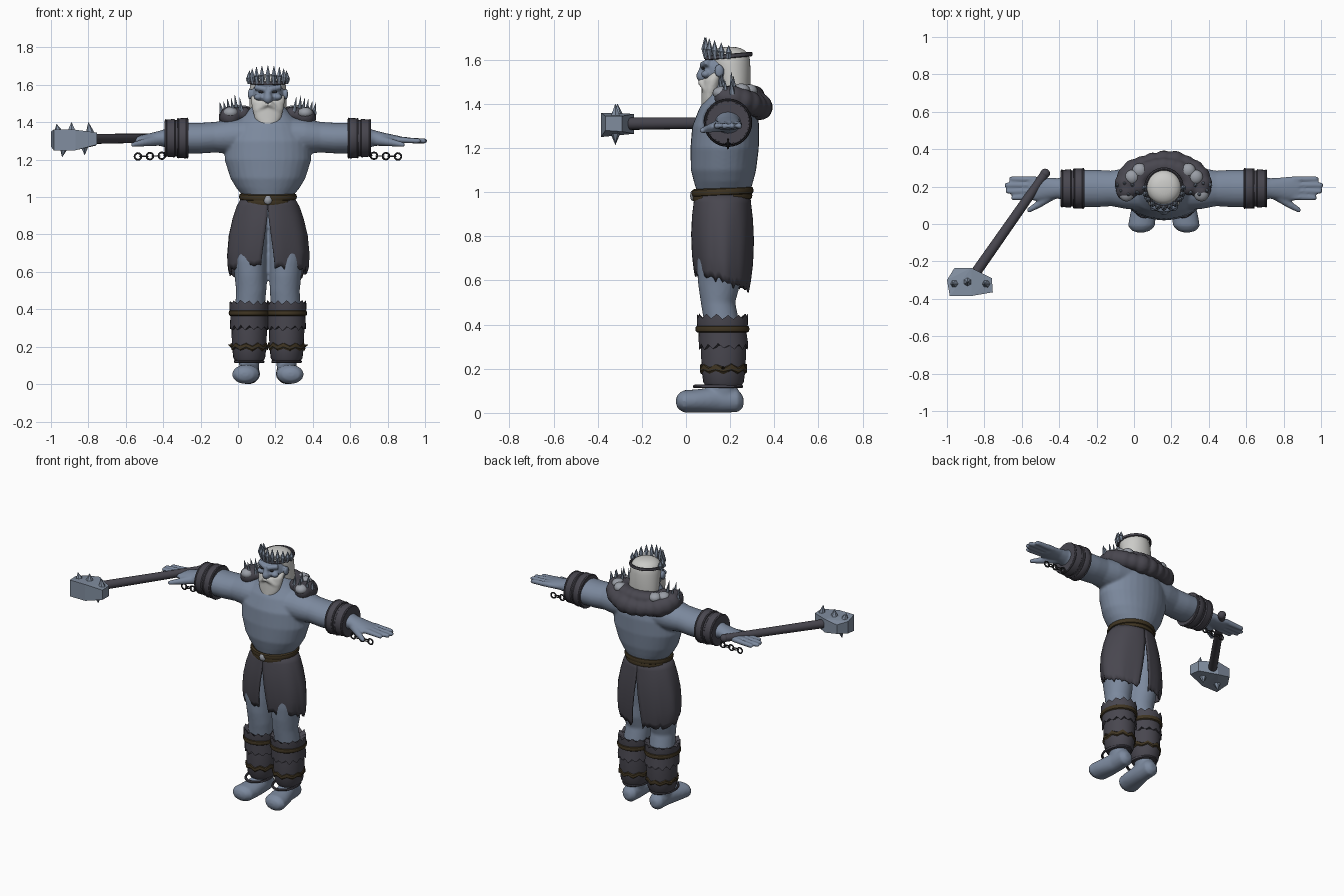
import bpy, bmesh, random
from math import sin, cos, pi, radians
from mathutils import Vector, Matrix

random.seed(4)
if "Cube" in bpy.data.objects:
    bpy.data.objects.remove(bpy.data.objects["Cube"])
CX = 0.16  # the figure's own middle line


def material(name, rgb):
    m = bpy.data.materials.new(name)
    m.use_nodes = True
    m.diffuse_color = (*rgb, 1)
    m.node_tree.nodes["Principled BSDF"].inputs["Base Color"].default_value = (*rgb, 1)
    return m


SKIN = material("blue grey skin", (0.2, 0.25, 0.34))
STEEL = material("pale steel", (0.22, 0.27, 0.35))
DARK = material("dark hide", (0.065, 0.062, 0.078))
LEATHER = material("brown leather", (0.05, 0.035, 0.016))
WHITE = material("white hair", (0.6, 0.6, 0.58))
IRON = material("black iron", (0.03, 0.03, 0.035))
PALE = material("grey fur", (0.32, 0.34, 0.38))


def loft(bm, rings, axis="Z", n=24):
    """Capped skin through elliptical rings: along, centre u v, radius u v, jag."""
    loops = []
    for h, u, v, a, b, *jag in rings:
        loop = []
        for i in range(n):
            t = 2 * pi * i / n
            k = h + (jag[0] * (1 if i % 2 else -1) * random.uniform(0.4, 1) if jag else 0)
            p, q = u + a * cos(t), v + b * sin(t)
            loop.append(bm.verts.new({"Z": (p, q, k), "X": (k, p, q), "Y": (p, k, q)}[axis]))
        loops.append(loop)
    for lo, hi in zip(loops, loops[1:]):
        for i in range(n):
            j = (i + 1) % n
            bm.faces.new((lo[i], lo[j], hi[j], hi[i]))
    bm.faces.new(loops[0])
    bm.faces.new(loops[-1])


def ball(bm, loc, size, seg=16):
    m = Matrix.Translation(loc) @ Matrix.Diagonal((*size, 1))
    bmesh.ops.create_uvsphere(bm, u_segments=seg, v_segments=seg // 2, radius=1, matrix=m)


def cone(bm, p0, p1, r0, r1=0.001, n=12):
    p0, p1 = Vector(p0), Vector(p1)
    d = p1 - p0
    m = Matrix.Translation((p0 + p1) / 2) @ d.to_track_quat("Z", "Y").to_matrix().to_4x4()
    bmesh.ops.create_cone(bm, cap_ends=True, segments=n, radius1=r0, radius2=r1,
                          depth=d.length, matrix=m)


def torus(bm, matrix, R, r, n=24, k=8):
    loops = [[bm.verts.new(matrix @ Vector(((R + r * cos(2 * pi * j / k)) * cos(2 * pi * i / n),
              (R + r * cos(2 * pi * j / k)) * sin(2 * pi * i / n), r * sin(2 * pi * j / k))))
              for j in range(k)] for i in range(n)]
    for i in range(n):
        a, b = loops[i], loops[(i + 1) % n]
        for j in range(k):
            bm.faces.new((a[j], b[j], b[(j + 1) % k], a[(j + 1) % k]))


def finish(bm, name, mat, voxel=0, subsurf=0, solid=0, flat=False, smooth=3):
    bmesh.ops.recalc_face_normals(bm, faces=bm.faces)
    me = bpy.data.meshes.new(name)
    bm.to_mesh(me)
    bm.free()
    me.materials.append(mat)
    ob = bpy.data.objects.new(name, me)
    bpy.context.collection.objects.link(ob)
    if not flat:
        me.shade_smooth()
        if not subsurf:
            me.set_sharp_from_angle(angle=radians(40))
    if voxel:
        m = ob.modifiers.new("Fuse", "REMESH")
        m.mode, m.voxel_size, m.use_smooth_shade = "VOXEL", voxel, True
        m = ob.modifiers.new("Soften", "SMOOTH")
        m.factor, m.iterations = 0.5, smooth
    if subsurf:
        m = ob.modifiers.new("Round", "SUBSURF")
        m.levels = m.render_levels = subsurf
    if solid:
        m = ob.modifiers.new("Thickness", "SOLIDIFY")
        m.thickness = solid
    return ob


# Torso, arms and hands fused into one skin
bm = bmesh.new()
loft(bm, [(h, CX, y, a, b) for h, y, a, b in (
    (.95, .17, .12, .1), (1, .17, .13, .12), (1.05, .17, .17, .135), (1.1, .17, .2, .148),
    (1.2, .175, .232, .155), (1.3, .18, .228, .152), (1.38, .19, .19, .13),
    (1.44, .2, .13, .1), (1.5, .19, .07, .07))], n=32)
for s in (-1, 1):
    loft(bm, [(CX + s * d, .19, z, a, b) for d, z, a, b in (
        (.05, 1.33, .12, .1), (.2, 1.325, .11, .095), (.28, 1.32, .095, .082),
        (.36, 1.315, .1, .082), (.43, 1.315, .1, .082), (.5, 1.315, .085, .07),
        (.56, 1.315, .055, .045), (.62, 1.312, .058, .032), (.69, 1.305, .066, .024),
        (.72, 1.305, .06, .018))], "X")
    for i, tip in enumerate((.805, .835, .84, .815)):
        y = .14 + i * .034
        base, end = (CX + s * .69, .145 + i * .031, 1.306), (CX + s * tip, y, 1.3)
        cone(bm, base, end, .018, .014)
        ball(bm, end, (.014,) * 3)
    joint, tip = (CX + s * .67, .105, 1.29), (CX + s * .72, .075, 1.28)
    cone(bm, (CX + s * .58, .17, 1.305), joint, .032, .02)
    cone(bm, joint, tip, .02, .014)
    ball(bm, tip, (.014,) * 3)
finish(bm, "torso_and_arms", SKIN, voxel=.008, smooth=4)

# Legs and bare feet
bm = bmesh.new()
for s in (-1, 1):
    loft(bm, [(h, CX + s * d, y, a, b) for h, d, y, a, b in (
        (.96, .07, .17, .07, .1), (.8, .1, .16, .092, .11), (.66, .098, .15, .092, .1),
        (.58, .093, .15, .086, .095), (.5, .09, .145, .08, .078), (.42, .095, .16, .08, .08),
        (.25, .1, .17, .08, .085), (.12, .1, .165, .055, .065), (.05, .1, .17, .05, .06))])
    loft(bm, [(y, CX + s * d, z, a, b) for y, d, z, a, b in (
        (.26, .1, .05, .025, .025), (.235, .1, .055, .05, .052), (.15, .1, .06, .056, .06),
        (.05, .112, .054, .07, .053), (-.01, .12, .052, .072, .051),
        (-.035, .123, .052, .05, .035), (-.045, .123, .052, .02, .015))], "Y")
finish(bm, "legs_and_feet", SKIN, voxel=.009)

# Hide skirt: two ragged panels open at front and back
bm = bmesh.new()
profile = ((0, .14, .125), (.12, .168, .13), (.28, .19, .138), (.5, .211, .142),
           (.75, .22, .138), (.92, .215, .13), (1, .205, .124))
for s in (-1, 1):
    rows, n = [], 32
    edge = [random.uniform(-.02, .012) for i in range(n + 1)]
    for t, a, b in profile:
        gap = radians(13) * max(0, t - .2)
        row = []
        for i in range(n + 1):
            th = -pi / 2 + gap + (pi - 2 * gap) * i / n
            length = .375 + .035 * (1 + sin(th)) + edge[i] * t
            fold = 1 + .02 * t * sin(th * 9 + s)
            row.append(bm.verts.new((CX + s * a * fold * cos(th),
                                     .165 + b * fold * sin(th), 1 - length * t)))
        rows.append(row)
    for r, q in zip(rows, rows[1:]):
        for i in range(n):
            bm.faces.new((r[i], r[i + 1], q[i + 1], q[i]))
finish(bm, "hide_skirt", DARK, solid=.008)

# Belt and buckle
bm = bmesh.new()
for z, grow in ((.978, 0), (1.002, .006)):
    tilt = Matrix.Translation((CX, .165, z)) @ Matrix.Rotation(radians(3), 4, "X")
    torus(bm, tilt @ Matrix.Diagonal((1.09 + grow, 1, 1.3, 1)), .122 + grow, .014, 32)
finish(bm, "belt", LEATHER)
bm = bmesh.new()
ball(bm, (CX, .032, .985), (.024, .014, .026), 8)
finish(bm, "belt_buckle", PALE)

# Fur boots with ragged cuffs and straps
boots, straps = bmesh.new(), bmesh.new()
for s in (-1, 1):
    x = CX + s * .1
    loft(boots, [(h, x, .17, a, b) for h, a, b in (
        (.115, .07, .075), (.14, .085, .092), (.2, .092, .1), (.3, .095, .102), (.37, .09, .1))])
    loft(boots, [(.37, x, .165, .1, .108), (.3, x, .17, .104, .112, .016),
                 (.3, x, .17, .09, .098)], n=28)
    loft(boots, [(.37, x, .165, .1, .11), (.405, x, .165, .106, .116),
                 (.437, x, .165, .106, .116, .014), (.42, x, .16, .08, .09)], n=28)
    ankle = Matrix.Translation((x, .145, .12)) @ Matrix.Diagonal((.075, .105, .09, 1))
    torus(boots, ankle, 1, .09)
    torus(straps, Matrix.Translation((x, .165, .38)) @ Matrix.Diagonal((.1, .112, .16, 1)), 1, .1)
    loft(straps, [(.185, x, .17, .093, .101, .01), (.192, x, .17, .1, .108, .01),
                  (.21, x, .17, .099, .107, .012), (.215, x, .17, .09, .098, .01)], n=18)
    for a in (0.3, 2.8):
        cone(straps, (x + .09 * cos(a), .17, .2), (x + .12 * cos(a), .165, .21), .012, n=6)
finish(boots, "fur_boots", DARK)
finish(straps, "boot_straps", LEATHER)

# Wrist cuffs with hanging chains
cuffs, rims, chains = bmesh.new(), bmesh.new(), bmesh.new()
for s in (-1, 1):
    loft(cuffs, [(CX + s * d, .19, 1.315, r, r) for d, r in (
        (.425, .085), (.425, .103), (.44, .108), (.475, .106), (.485, .097), (.495, .097),
        (.5, .103), (.54, .099), (.552, .095), (.552, .075))], "X", 32)
    for d, r in ((.432, .104), (.48, .102), (.546, .096)):
        turn = Matrix.Translation((CX + s * d, .19, 1.315)) @ Matrix.Rotation(pi / 2, 4, "Y")
        torus(rims, turn, r, .006, 32, 6)
    for i in range(6):
        place = Matrix.Translation((CX + s * (.535 + i * .032), .19, 1.222 - .001 * i))
        if i % 2:
            torus(chains, place @ Matrix.Rotation(pi / 2, 4, "X"), .018, .005, 12, 6)
        else:
            torus(chains, place @ Matrix.Diagonal((1.4, .8, 1, 1)), .014, .004, 12, 6)
finish(cuffs, "wrist_cuffs", DARK)
finish(rims, "cuff_rims", DARK)
finish(chains, "broken_chains", IRON)

# Head: skull, brow, nose, ears
bm = bmesh.new()
ball(bm, (CX, .16, 1.545), (.086, .086, .095), 24)
ball(bm, (CX, .076, 1.527), (.026, .03, .03))
cone(bm, (CX, .085, 1.585), (CX, .068, 1.53), .014, .02)
for s in (-1, 1):
    cone(bm, (CX + s * .008, .074, 1.575), (CX + s * .068, .1, 1.588), .016, .016)
    ball(bm, (CX + s * .052, .09, 1.535), (.024, .022, .018))
    ball(bm, (CX + s * .096, .15, 1.55), (.012, .022, .03))
finish(bm, "head", SKIN, voxel=.006)
bm = bmesh.new()
for s in (-1, 1):
    ball(bm, (CX + s * .036, .078, 1.562), (.014, .008, .007), 12)
finish(bm, "eyes", IRON)

# Beard with moustache, and long hair
bm = bmesh.new()
loft(bm, [(h, CX, y, a, b) for h, y, a, b in (
    (1.37, .09, .028, .018), (1.385, .095, .048, .026), (1.42, .105, .07, .035),
    (1.47, .115, .084, .044), (1.51, .125, .09, .048), (1.545, .145, .091, .036))])
for s in (-1, 1):
    cone(bm, (CX + s * .005, .07, 1.502), (CX + s * .06, .09, 1.46), .019, .008)
finish(bm, "beard", WHITE, voxel=.007)
bm = bmesh.new()
loft(bm, [(h, CX, y, a, b) for h, y, a, b in (
    (1.42, .225, .09, .06), (1.45, .22, .102, .072), (1.53, .212, .1, .082),
    (1.585, .2, .099, .092), (1.62, .195, .094, .094), (1.645, .195, .075, .075),
    (1.66, .195, .035, .035))])
finish(bm, "hair", WHITE, subsurf=1)

# Crown: tilted band with leaf spikes across the front
bm = bmesh.new()
tilt = Matrix.Translation((CX, .193, 1.617)) @ Matrix.Rotation(radians(5), 4, "X")
torus(bm, tilt @ Matrix.Diagonal((.098, .102, .13, 1)), 1, .08, 32)
finish(bm, "crown_band", DARK)
bm = bmesh.new()
for i in range(11):
    a = radians(-180 + 18 * i)
    tall = .055 + .035 * -sin(a)
    base = Vector((CX + .098 * cos(a), .193 + .102 * sin(a), 1.605))
    mid = base + Vector((.006 * cos(a), .006 * sin(a), tall * .5))
    cone(bm, base, mid, .009, .015, 6)
    cone(bm, mid, mid + Vector((0, 0, tall * .6)), .015, n=6)
finish(bm, "crown_spikes", STEEL, flat=True)

# Fur collar wrapped around the shoulders and back
bm = bmesh.new()
for i in range(13):
    a = radians(-12 + 17 * i)
    r = random.uniform(.05, .062)
    ball(bm, (CX + .205 * cos(a), .205 + .135 * sin(a), 1.43 - .045 * max(0, sin(a))),
         (r, r * .95, r))
    ball(bm, (CX + .14 * cos(a), .22 + .085 * sin(a), 1.445), (.05, .05, .04))
finish(bm, "fur_collar", DARK, voxel=.01)
patch, spikes = bmesh.new(), bmesh.new()
for s in (-1, 1):
    for d, y, z in ((.13, .285, 1.46), (.17, .25, 1.463), (.2, .16, 1.45)):
        ball(patch, (CX + s * d, y, z), (.04, .04, .03))
    for d, y, h in ((.14, .17, .08), (.165, .21, .09), (.185, .16, .075),
                    (.205, .22, .07), (.225, .18, .055), (.245, .21, .05)):
        cone(spikes, (CX + s * d, y, 1.445), (CX + s * (d + .012), y - .005, 1.455 + h), .015, n=6)
finish(patch, "fur_patches", PALE)
finish(spikes, "shoulder_spikes", STEEL, flat=True)

# Mace: shaft, faceted stone head and spikes
bm = bmesh.new()
cone(bm, (-.475, .27, 1.315), (-.86, -.28, 1.31), .024, .028, 16)
ball(bm, (-.475, .27, 1.315), (.026, .026, .026))
finish(bm, "mace_shaft", DARK)
bm = bmesh.new()
for x, y, lo, hi in ((-1, -.3, 1.27, 1.35), (-.96, -.235, 1.28, 1.34), (-.87, -.235, 1.265, 1.355),
                     (-.76, -.29, 1.275, 1.345), (-.755, -.365, 1.28, 1.345),
                     (-.87, -.385, 1.25, 1.36), (-.985, -.385, 1.25, 1.36)):
    bm.verts.new((x, y, lo))
    bm.verts.new((x, y, hi))
bmesh.ops.convex_hull(bm, input=bm.verts)
for p, d in (((-.89, -.31, 1.35), (0, 0, .05)), ((-.79, -.32, 1.335), (-.01, 0, .065)),
             ((-.96, -.32, 1.345), (-.01, 0, .045)), ((-.93, -.32, 1.27), (-.01, 0, -.055)),
             ((-.82, -.32, 1.275), (0, 0, -.05))):
    cone(bm, p, Vector(p) + Vector(d), .026, n=6)
finish(bm, "mace_head", STEEL, flat=True)
